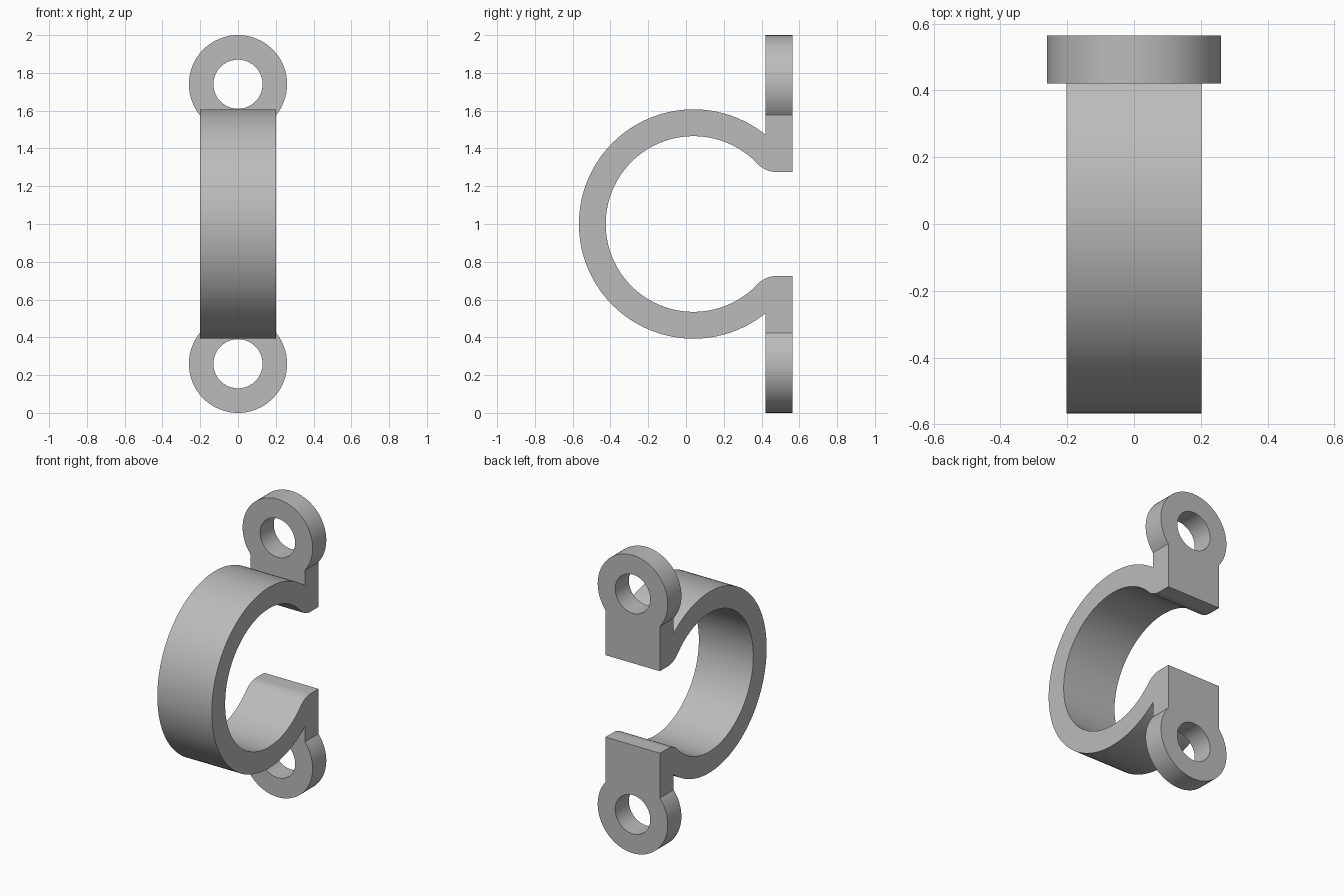
import bpy
import bmesh
from math import sin, cos, pi, sqrt, asin, atan2

cube = bpy.data.objects.get("Cube")
if cube:
    bpy.data.objects.remove(cube, do_unlink=True)

# Main dimensions, heights measured from the clamp's centre line
HALF_W = 0.202
CY, R_OUT, R_IN = 0.04, 0.607, 0.465
Y_FRONT, Y_BACK = 0.42, 0.565
LIP_Z, FILLET = 0.275, 0.143
EYE_Z, EYE_R, HOLE_R = 0.74, 0.26, 0.13
NECK_Z = EYE_Z - sqrt(EYE_R ** 2 - HALF_W ** 2)


def arc(cx, cy, r, a0, a1, n):
    steps = [a0 + (a1 - a0) * i / n for i in range(n + 1)]
    return [(cx + r * cos(a), cy + r * sin(a)) for a in steps]


def extrude(bm, faces, offset):
    res = bmesh.ops.extrude_face_region(bm, geom=faces, use_keep_orig=True)
    verts = [v for v in res["geom"] if isinstance(v, bmesh.types.BMVert)]
    bmesh.ops.translate(bm, verts=verts, vec=offset)


bm = bmesh.new()

# Upper half of the band, lip and neck: side profile extruded across x
fillet_y = CY + sqrt((R_IN + FILLET) ** 2 - (LIP_Z + FILLET) ** 2)
join = atan2(LIP_Z + FILLET, fillet_y - CY)
outer_end = atan2(sqrt(R_OUT ** 2 - (Y_FRONT - CY) ** 2), Y_FRONT - CY)
profile = arc(CY, 0, R_OUT, pi, outer_end, 48)
profile += [(Y_FRONT, NECK_Z), (Y_BACK, NECK_Z), (Y_BACK, LIP_Z)]
profile += arc(fillet_y, LIP_Z + FILLET, FILLET, -pi / 2, join - pi, 12)
profile += arc(CY, 0, R_IN, join, pi, 48)[1:]
side = bm.faces.new([bm.verts.new((-HALF_W, y, z)) for y, z in profile])
extrude(bm, [side], (2 * HALF_W, 0, 0))

# Mounting eye: ring whose lower edge is cut flat to meet the neck
half = asin(HALF_W / EYE_R)
start, end = -pi / 2 + half, 3 * pi / 2 - half


def eye_verts(r, a0, a1, n):
    return [bm.verts.new((x, Y_FRONT, z)) for x, z in arc(0, EYE_Z, r, a0, a1, n)]


rim = eye_verts(EYE_R, start, end, 56)
hole = eye_verts(HOLE_R, start, end, 56)
under = eye_verts(HOLE_R, end, end + 2 * half, 20)[1:-1]
eye = [bm.faces.new((rim[i], rim[i + 1], hole[i + 1], hole[i])) for i in range(56)]
eye.append(bm.faces.new([rim[-1], rim[0], hole[0]] + under[::-1] + [hole[-1]]))
extrude(bm, eye, (0, Y_BACK - Y_FRONT, 0))

# Open the neck joint and the centre plane, then weld
inner = [f for f in bm.faces
         if any(all(abs(v.co.z - h) < 1e-4 for v in f.verts) for h in (0, NECK_Z))]
bmesh.ops.delete(bm, geom=inner, context="FACES")
bmesh.ops.remove_doubles(bm, verts=bm.verts[:], dist=1e-4)
bmesh.ops.recalc_face_normals(bm, faces=bm.faces[:])

mesh = bpy.data.meshes.new("clamp")
bm.to_mesh(mesh)
bm.free()
clamp = bpy.data.objects.new("pipe_clamp", mesh)
bpy.context.collection.objects.link(clamp)
clamp.location.z = 1

# Plain grey material
grey = bpy.data.materials.new("grey")
grey.use_nodes = True
colour = (0.5, 0.5, 0.5, 1)
grey.diffuse_color = colour
grey.node_tree.nodes["Principled BSDF"].inputs["Base Color"].default_value = colour
mesh.materials.append(grey)

bpy.ops.object.select_all(action="DESELECT")
clamp.select_set(True)
bpy.context.view_layer.objects.active = clamp
bpy.ops.object.shade_smooth_by_angle(angle=pi / 6)

# Lower half
mirror = clamp.modifiers.new("lower_half", "MIRROR")
mirror.use_axis = (False, False, True)
